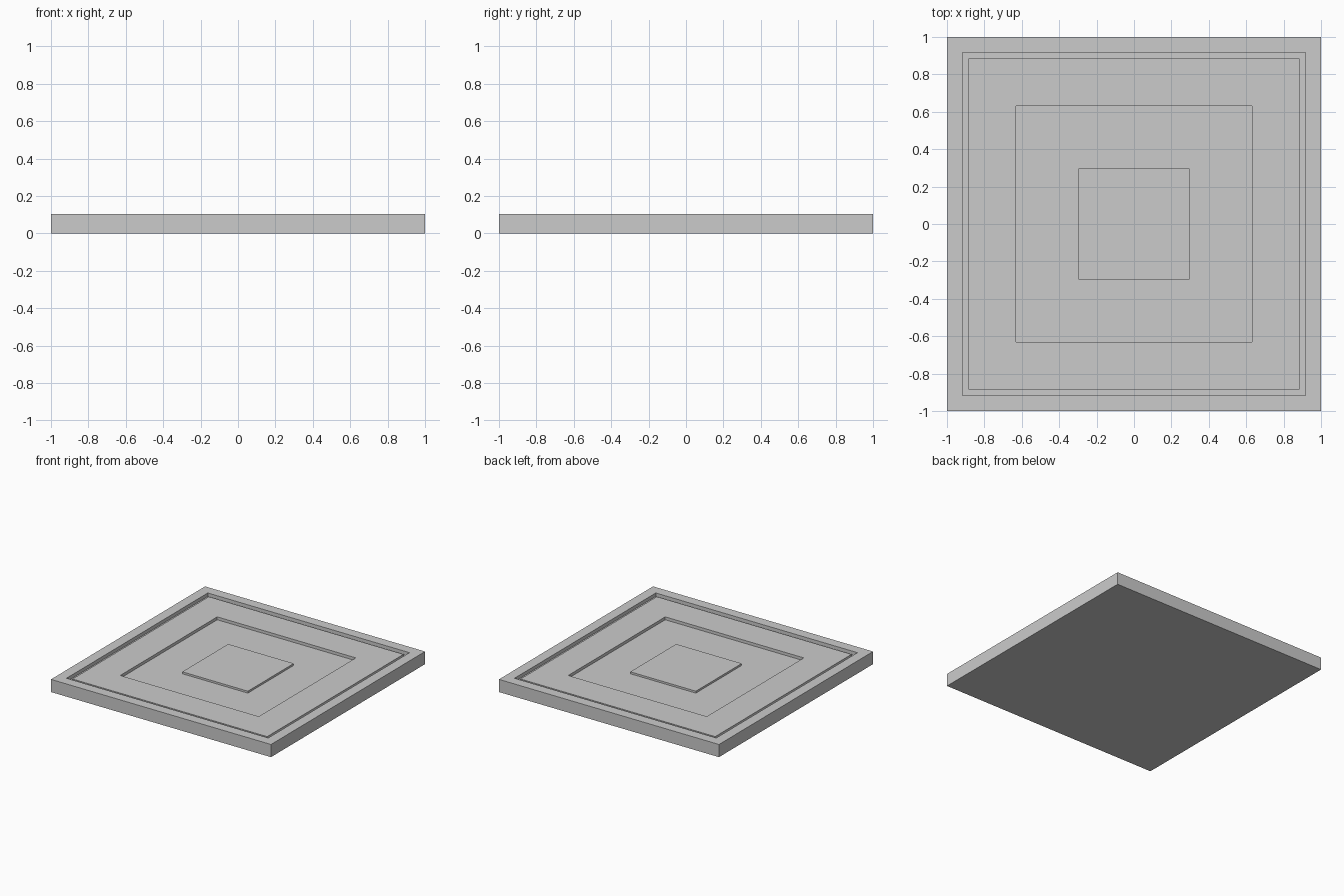
import bpy
import bmesh

if "Cube" in bpy.data.objects:
    bpy.data.objects.remove(bpy.data.objects["Cube"])

# Stepped square profile from the bottom edge to the central pad: (half width, height)
PROFILE = [
    (1.0, 0.0), (1.0, 0.104),          # outer wall
    (0.917, 0.104), (0.917, 0.075),    # rim and groove outer wall
    (0.885, 0.075), (0.885, 0.094),    # groove floor and inner wall
    (0.63, 0.094), (0.63, 0.07),       # flat border and recess wall
    (0.298, 0.07), (0.298, 0.086),     # recess floor and pad wall
]


def square_ring(bm, half, z):
    return [bm.verts.new((x * half, y * half, z))
            for x, y in ((-1, -1), (1, -1), (1, 1), (-1, 1))]


bm = bmesh.new()
rings = [square_ring(bm, half, z) for half, z in PROFILE]
for a, b in zip(rings, rings[1:]):
    for i in range(4):
        j = (i + 1) % 4
        bm.faces.new((a[i], a[j], b[j], b[i]))

# Underside and pad top
bm.faces.new(rings[0][::-1])
bm.faces.new(rings[-1])

mesh = bpy.data.meshes.new("floor_tile")
bm.to_mesh(mesh)
bm.free()
tile = bpy.data.objects.new("floor_tile", mesh)
bpy.context.collection.objects.link(tile)
